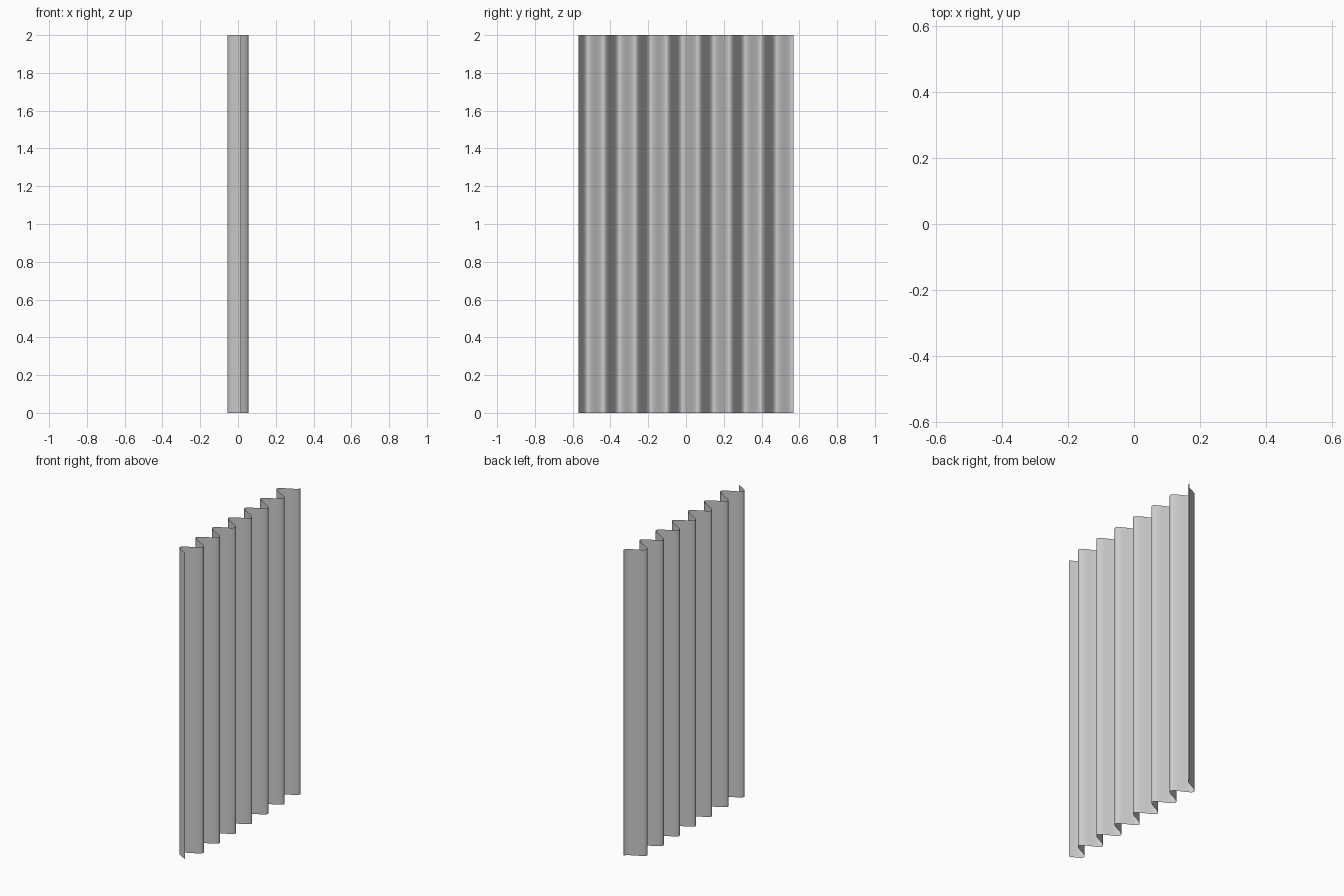
import bpy, bmesh, math

if "Cube" in bpy.data.objects:
    bpy.data.objects.remove(bpy.data.objects["Cube"])

HALF_WIDTH = 0.57
HEIGHT = 2.0
AMPLITUDE = 0.056
PERIOD = 0.1667
PHASE_Y = -0.562     # first falling zero crossing of the wave
STEPS = 136          # about 20 segments per wave


def wave(y):
    return -AMPLITUDE * math.sin(2 * math.pi * (y - PHASE_Y) / PERIOD)


# Corrugated sheet: thin sine profile extruded straight up
bm = bmesh.new()
ys = [-HALF_WIDTH + 2 * HALF_WIDTH * i / STEPS for i in range(STEPS + 1)]
verts = [bm.verts.new((wave(y), y, 0)) for y in ys]
edges = [bm.edges.new(pair) for pair in zip(verts, verts[1:])]
top = bmesh.ops.extrude_edge_only(bm, edges=edges)["geom"]
bmesh.ops.translate(bm, vec=(0, 0, HEIGHT),
                    verts=[g for g in top if isinstance(g, bmesh.types.BMVert)])

# Face the outside towards +x, shaded smooth
bm.normal_update()
for f in bm.faces:
    if f.normal.x < 0:
        f.normal_flip()
    f.smooth = True

mesh = bpy.data.meshes.new("corrugated_sheet")
bm.to_mesh(mesh)
bm.free()
sheet = bpy.data.objects.new("corrugated_sheet", mesh)
bpy.context.collection.objects.link(sheet)
